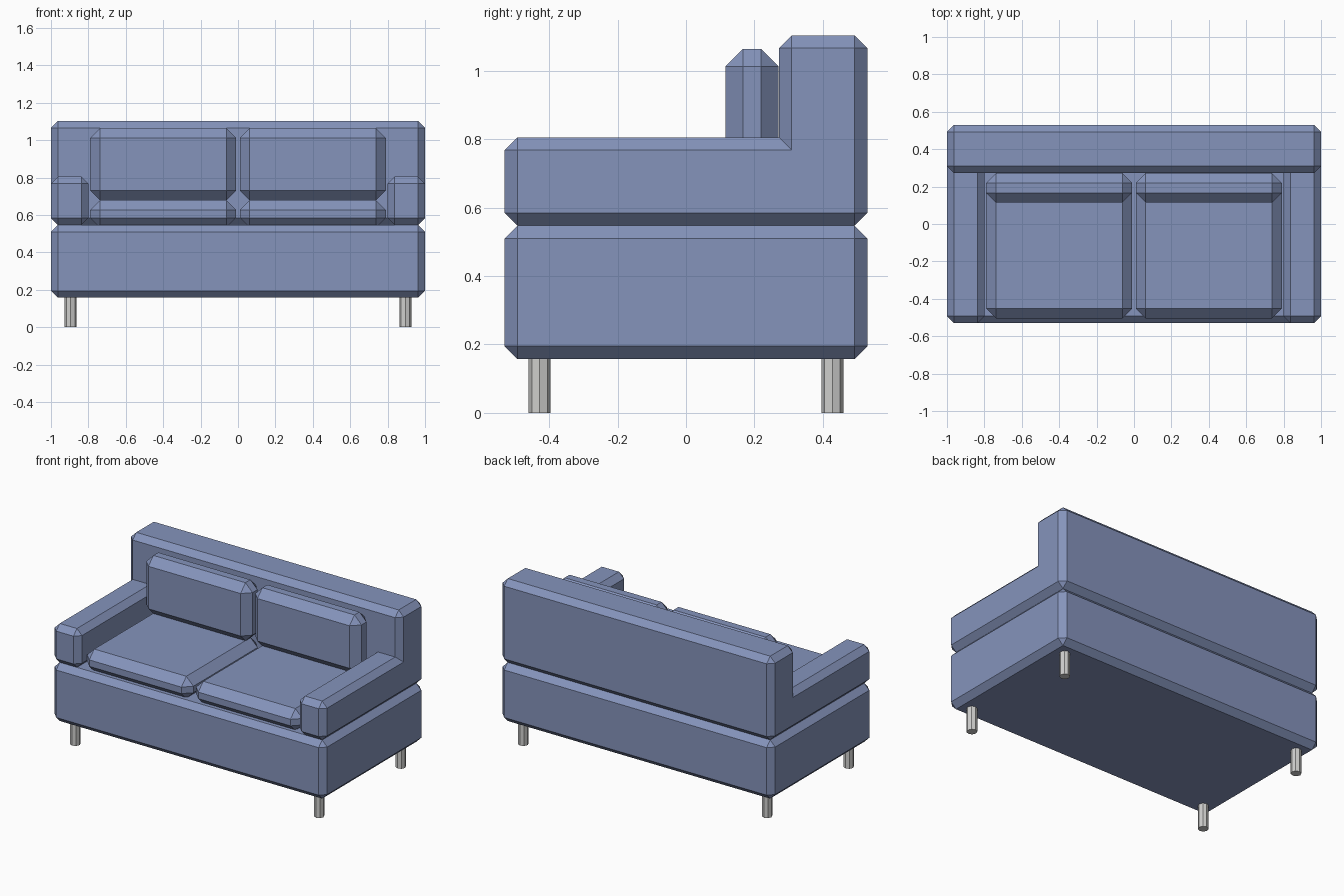
import bpy, bmesh, math
from mathutils import Vector

if "Cube" in bpy.data.objects:
    bpy.data.objects.remove(bpy.data.objects["Cube"])


def material(name, color):
    m = bpy.data.materials.new(name)
    m.diffuse_color = (*color, 1)
    m.use_nodes = True
    m.node_tree.nodes["Principled BSDF"].inputs["Base Color"].default_value = m.diffuse_color
    return m


FABRIC = material("blue fabric", (0.235, 0.295, 0.50))
METAL = material("light metal", (0.62, 0.62, 0.61))


def finish(name, bm, mat):
    mesh = bpy.data.meshes.new(name)
    bm.to_mesh(mesh)
    bm.free()
    mesh.materials.append(mat)
    obj = bpy.data.objects.new(name, mesh)
    bpy.context.collection.objects.link(obj)
    return obj


def chamfered_blocks(name, xs, ys, zs, cells, width):
    """Join grid cells into one solid and chamfer its convex edges."""
    bm = bmesh.new()
    grid = (xs, ys, zs)
    for cell in cells:
        for axis in range(3):
            for side in (0, 1):
                near = list(cell)
                near[axis] += 1 if side else -1
                if tuple(near) in cells:
                    continue
                u, v = [a for a in range(3) if a != axis]
                verts = []
                for du, dv in ((0, 0), (1, 0), (1, 1), (0, 1)):
                    i = list(cell)
                    i[axis] += side
                    i[u] += du
                    i[v] += dv
                    verts.append(bm.verts.new([grid[a][i[a]] for a in range(3)]))
                bm.faces.new(verts)
    bmesh.ops.remove_doubles(bm, verts=bm.verts[:], dist=1e-4)
    bmesh.ops.recalc_face_normals(bm, faces=bm.faces[:])
    bmesh.ops.dissolve_limit(bm, angle_limit=math.radians(1),
                             verts=bm.verts[:], edges=bm.edges[:])
    convex = [e for e in bm.edges if e.is_convex and e.calc_face_angle(0) > 0.1]
    bmesh.ops.bevel(bm, geom=convex, offset=width, offset_type='OFFSET',
                    segments=1, profile=0.5, affect='EDGES', clamp_overlap=False)
    return finish(name, bm, FABRIC)


def chamfered_box(name, x, y, z, width):
    return chamfered_blocks(name, x, y, z, {(0, 0, 0)}, width)


# Base
chamfered_box("base", (-1, 1), (-0.53, 0.53), (0.158, 0.547), 0.037)

# Arms and backrest in one U-shaped frame
chamfered_blocks("arms_and_backrest",
                 (-1, -0.8, 0.8, 1), (-0.53, 0.272, 0.53), (0.547, 0.805, 1.103),
                 {(0, 0, 0), (2, 0, 0)} | {(i, 1, k) for i in range(3) for k in (0, 1)},
                 0.037)

for label, s in (("left", -1), ("right", 1)):
    # Cushions
    x = sorted((s * 0.01, s * 0.79))
    chamfered_box(label + "_seat_cushion", x, (-0.505, 0.272), (0.533, 0.68), 0.052)
    chamfered_box(label + "_back_cushion", x, (0.115, 0.271), (0.678, 1.064), 0.052)

    # Legs
    for end, y in (("front", -0.428), ("back", 0.428)):
        bm = bmesh.new()
        bmesh.ops.create_cone(bm, cap_ends=True, segments=8,
                              radius1=0.032, radius2=0.032, depth=0.16)
        bmesh.ops.translate(bm, verts=bm.verts[:], vec=Vector((s * 0.895, y, 0.08)))
        finish(f"{end}_{label}_leg", bm, METAL)
